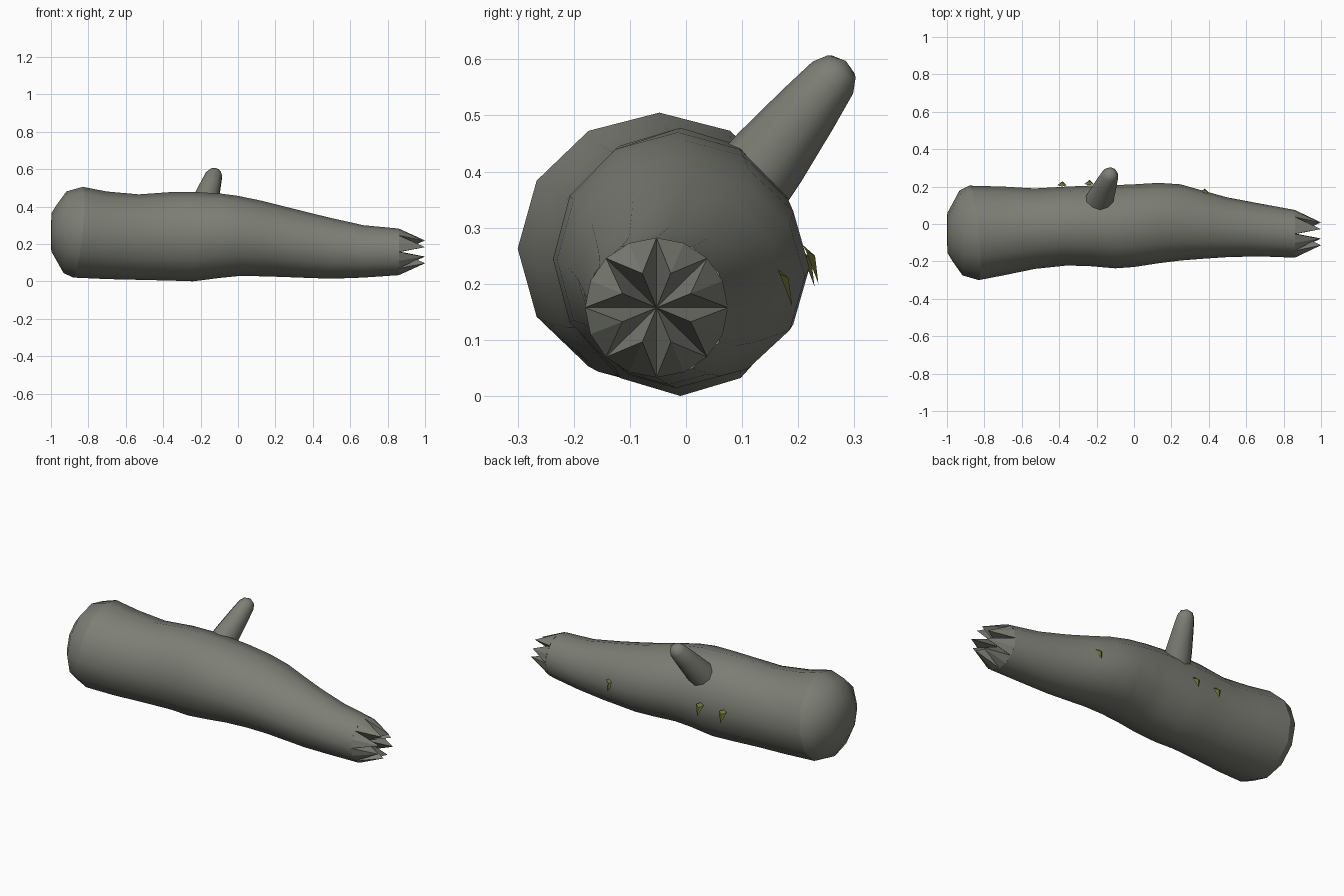
import bpy
from math import sin, cos, tau
from mathutils import Vector

cube = bpy.data.objects.get("Cube")
if cube:
    bpy.data.objects.remove(cube, do_unlink=True)


def material(name, rgb):
    mat = bpy.data.materials.new(name)
    mat.use_nodes = True
    mat.diffuse_color = (*rgb, 1)
    mat.node_tree.nodes["Principled BSDF"].inputs["Base Color"].default_value = (*rgb, 1)
    return mat


BARK = material("grey bark", (0.205, 0.212, 0.18))
LEAF = material("olive leaf", (0.16, 0.17, 0.035))
SIDES = 12


def build(name, verts, faces, mat, smooth=True):
    mesh = bpy.data.meshes.new(name)
    mesh.from_pydata([tuple(v) for v in verts], [], faces)
    mesh.materials.append(mat)
    if smooth:
        mesh.shade_smooth()
    obj = bpy.data.objects.new(name, mesh)
    bpy.context.collection.objects.link(obj)
    return obj


def loft(name, rings, mat, tip=None):
    """Skin equal rings of points, closing the last one onto a tip point."""
    n = len(rings[0])
    verts = [v for ring in rings for v in ring]
    faces = []
    for r in range(len(rings) - 1):
        for i in range(n):
            a, b = r * n + i, r * n + (i + 1) % n
            faces.append((a, b, b + n, a + n))
    if tip is not None:
        start = len(verts) - n
        verts.append(tip)
        faces += [(start + i, start + (i + 1) % n, len(verts) - 1) for i in range(n)]
    return build(name, verts, faces, mat)


def section(x, y0, y1, z0, z1, scale=1.0, tilt=0.0, n=SIDES):
    """Oval cross-section of the log, leaning along x by the tilt."""
    ring = []
    for i in range(n):
        c, s = cos(tau * i / n), sin(tau * i / n)
        ring.append(Vector((x + tilt * (s - c) * scale,
                            (y0 + y1) / 2 + c * scale * (y1 - y0) / 2,
                            (z0 + z1) / 2 + s * scale * (z1 - z0) / 2)))
    return ring


# Trunk: x, then y and z limits of each section
BUTT = (-0.855, -0.30, 0.205, 0.02, 0.505)
END = (0.86, -0.18, 0.075, 0.033, 0.282)
profile = [
    (-0.70, -0.275, 0.20, 0.012, 0.48),
    (-0.53, -0.24, 0.19, 0.008, 0.465),
    (-0.36, -0.222, 0.20, 0.004, 0.477),
    (-0.24, -0.225, 0.205, 0.0, 0.478),
    (-0.10, -0.237, 0.208, 0.018, 0.47),
    (0.00, -0.23, 0.212, 0.028, 0.457),
    (0.13, -0.21, 0.22, 0.027, 0.43),
    (0.25, -0.195, 0.212, 0.023, 0.40),
    (0.38, -0.185, 0.175, 0.018, 0.367),
    (0.50, -0.177, 0.142, 0.014, 0.338),
    (0.67, -0.173, 0.11, 0.02, 0.30),
]
rings = [section(*BUTT, tilt=0.025)] + [section(*p) for p in profile] + [section(*END)]
loft("trunk", rings, BARK)

# Rounded butt end
dome = [section(*BUTT, tilt=0.025)]
for x, scale in ((-0.925, 0.9), (-0.972, 0.6), (-0.998, 0.42)):
    dome.append(section(x, *BUTT[1:], scale=scale, tilt=0.012 * scale ** 3))
loft("butt_cap", [r[::-1] for r in dome], BARK, Vector((-1.0, -0.05, 0.26)))

# Splintered end: leaning teeth around a sunken centre
TEETH = 8
rim = section(*END, n=TEETH * 2)
centre = Vector((0.87, -0.0525, 0.1575))
verts, faces = list(rim) + [centre], []
for k in range(TEETH):
    ang = tau * (k + 0.5) / TEETH
    length = 0.14 if k % 2 else 0.13
    tip = len(verts)
    verts.append(Vector((END[0] + length, centre.y + 0.066 * cos(ang),
                         centre.z + 0.066 * sin(ang))))
    a, m, b = 2 * k, 2 * k + 1, (2 * k + 2) % (TEETH * 2)
    faces += [(a, m, tip), (m, b, tip), (b, TEETH * 2, tip), (TEETH * 2, a, tip)]
build("splintered_end", verts, faces, BARK, smooth=False)

# Branch stub: tapered and rounded at the tip
base, top = Vector((-0.20, 0.09, 0.35)), Vector((-0.118, 0.285, 0.597))
axis = top - base
u = axis.cross(Vector((0, 0, 1))).normalized()
v = axis.normalized().cross(u)
stub = []
for t, r in ((0, 0.078), (0.3, 0.071), (0.65, 0.057), (0.88, 0.046), (0.96, 0.032)):
    stub.append([base + axis * t + (u * cos(tau * i / 10) + v * sin(tau * i / 10)) * r
                 for i in range(10)])
loft("branch_stub", stub, BARK, top)

# Small folded leaves on the back
for i, (x, y, z) in enumerate(((-0.385, 0.205, 0.265), (-0.24, 0.212, 0.27),
                               (0.375, 0.165, 0.23))):
    pts = [(x, y - 0.005, z), (x - 0.025, y + 0.002, z - 0.008),
           (x + 0.003, y + 0.024, z - 0.07), (x + 0.025, y + 0.002, z - 0.012),
           (x, y + 0.018, z - 0.02)]
    build(f"leaf_{i + 1}", pts, [(0, 4, 1), (1, 4, 2), (2, 4, 3), (3, 4, 0)], LEAF, smooth=False)
